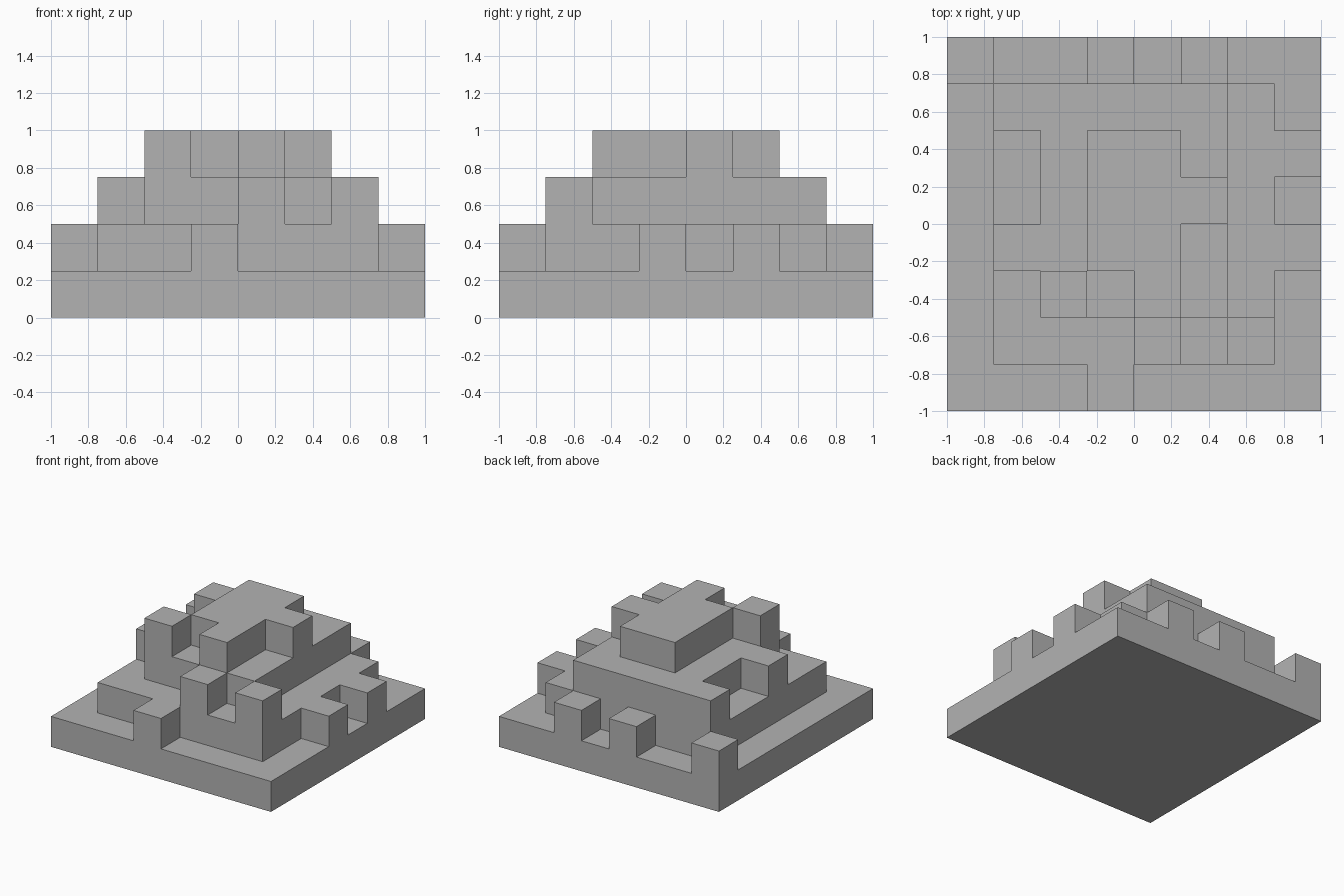
import bpy
import bmesh

cube = bpy.data.objects.get("Cube")
if cube:
    bpy.data.objects.remove(cube, do_unlink=True)

# Terrace plan, back row first: each digit is the number of steps on that cell
PLAN = """
21121211
13333321
12344322
12344421
13344322
12434321
12223231
11121111
""".split()
N = len(PLAN)
CELL = 2 / N


def steps(point):
    """Number of steps on the cell that holds this point."""
    col = int((point.x + 1) / CELL)
    row = int((1 - point.y) / CELL)
    return int(PLAN[row][col])


def raise_faces(bm, faces):
    """Extrude a group of faces up by one step."""
    grown = bmesh.ops.extrude_face_region(bm, geom=faces)["geom"]
    verts = [g for g in grown if isinstance(g, bmesh.types.BMVert)]
    bmesh.ops.translate(bm, vec=(0, 0, CELL), verts=verts)


# Base slab
bm = bmesh.new()
bmesh.ops.create_grid(bm, x_segments=N, y_segments=N, size=1)
raise_faces(bm, bm.faces[:])
bmesh.ops.recalc_face_normals(bm, faces=bm.faces[:])

# Upper tiers with their jutting blocks
for tier in range(2, 5):
    floor = CELL * (tier - 1)
    tops = []
    for f in bm.faces:
        c = f.calc_center_median()
        if f.normal.z > 0.5 and abs(c.z - floor) < 0.01 and steps(c) >= tier:
            tops.append(f)
    raise_faces(bm, tops)
    bm.normal_update()

# Merge coplanar cells into clean flat faces
bmesh.ops.dissolve_limit(bm, angle_limit=0.01, verts=bm.verts[:], edges=bm.edges[:])

mesh = bpy.data.meshes.new("stepped_pyramid")
bm.to_mesh(mesh)
bm.free()

# Plain stone colour
stone = bpy.data.materials.new("stone_grey")
stone.use_nodes = True
grey = (0.45, 0.45, 0.45, 1)
stone.diffuse_color = grey
stone.node_tree.nodes["Principled BSDF"].inputs["Base Color"].default_value = grey
mesh.materials.append(stone)

pyramid = bpy.data.objects.new("stepped_pyramid", mesh)
bpy.context.collection.objects.link(pyramid)
